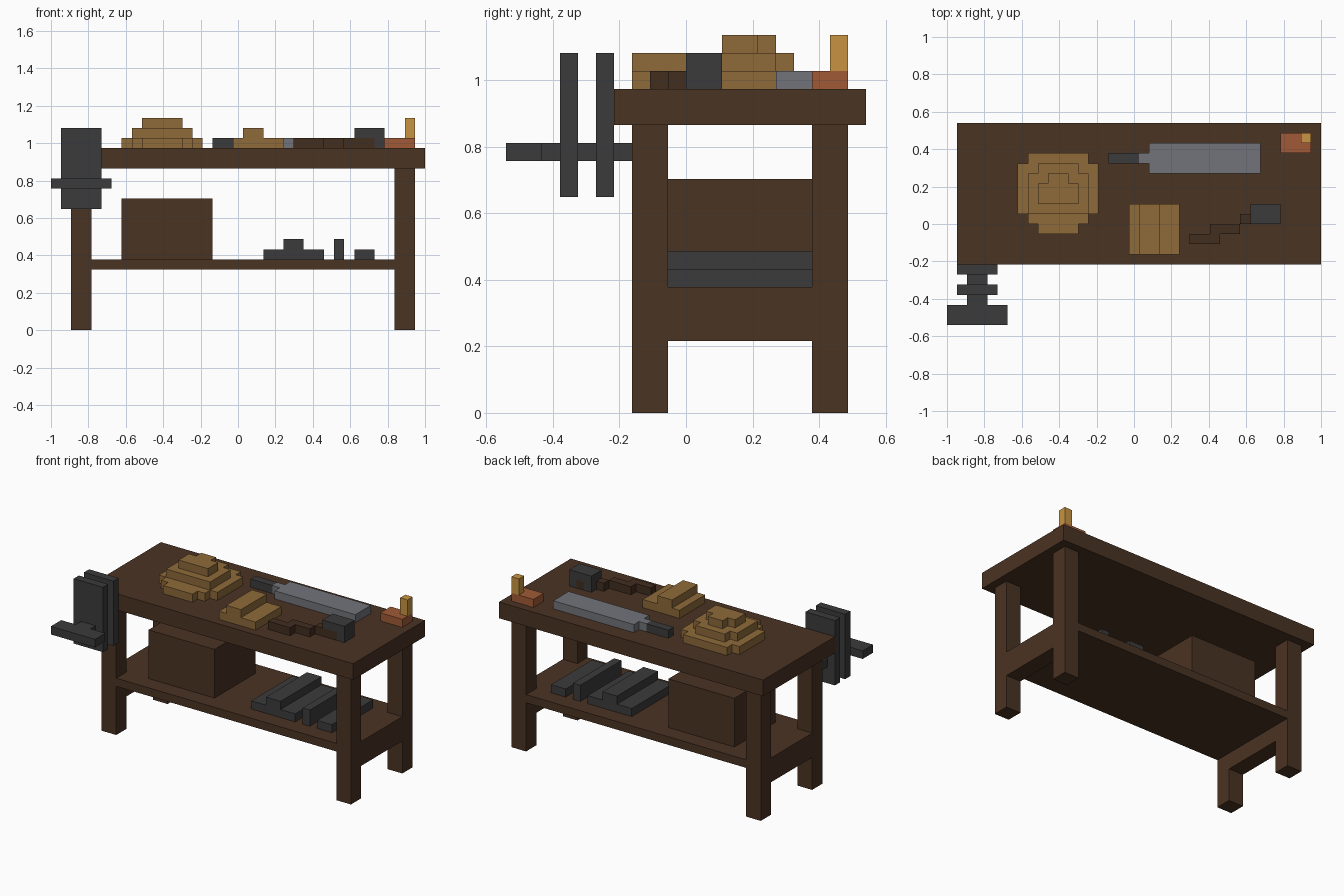
import bpy
import bmesh
from mathutils import Matrix, Vector

cube = bpy.data.objects.get("Cube")
if cube:
    bpy.data.objects.remove(cube, do_unlink=True)

UNIT = 2 / 37                            # edge of one block
ORIGIN = Vector((-18.5, -10, 0))         # corner of the block grid


def material(name, r, g, b):
    def linear(c):
        c /= 255
        return c / 12.92 if c <= 0.04045 else ((c + 0.055) / 1.055) ** 2.4
    colour = (linear(r), linear(g), linear(b), 1)
    mat = bpy.data.materials.new(name)
    mat.use_nodes = True
    mat.diffuse_color = colour
    bsdf = mat.node_tree.nodes["Principled BSDF"]
    bsdf.inputs["Base Color"].default_value = colour
    bsdf.inputs["Roughness"].default_value = 0.9
    return mat


wood = material("dark wood", 74, 51, 35)
handle_wood = material("handle wood", 66, 45, 31)
iron = material("charcoal iron", 59, 59, 59)
steel = material("grey steel", 114, 116, 122)
straw = material("straw", 142, 106, 58)
copper = material("copper", 160, 90, 54)
wax = material("amber wax", 200, 148, 66)


def blocks(name, mat, *spans):
    """One object from boxes given as (x0, x1, y0, y1, z0, z1) in grid units."""
    bm = bmesh.new()
    for x0, x1, y0, y1, z0, z1 in spans:
        centre = Vector((x0 + x1, y0 + y1, z0 + z1)) / 2 + ORIGIN
        size = Vector((x1 - x0, y1 - y0, z1 - z0))
        bmesh.ops.create_cube(bm, size=1, matrix=Matrix.Translation(centre * UNIT)
                              @ Matrix.Diagonal((*(size * UNIT), 1)))
    mesh = bpy.data.meshes.new(name)
    bm.to_mesh(mesh)
    bm.free()
    mesh.materials.append(mat)
    obj = bpy.data.objects.new(name, mesh)
    bpy.context.collection.objects.link(obj)
    return obj


# Table frame
blocks("table_top", wood, (1, 37, 6, 20, 16, 18))
for side, x in (("right", 2), ("left", 34)):
    for end, y in (("front", 7), ("back", 17)):
        blocks(f"{end}_{side}_leg", wood, (x, x + 2, y, y + 2, 0, 16))
    blocks(f"{side}_stretcher", wood, (x, x + 2, 9, 17, 4, 7))
blocks("shelf", wood, (4, 34, 7, 19, 6, 7))

# Things stored on the shelf
blocks("storage_box", wood, (7, 16, 9, 17, 7, 13))
blocks("stacked_bars", iron, (21, 27, 9, 17, 7, 8), (23, 25, 9, 17, 8, 9))
blocks("tall_bar", iron, (28, 29, 9, 17, 7, 9))
blocks("flat_bar", iron, (30, 32, 9, 17, 7, 8))

# Vise at the front right corner
for name, y in (("outer_jaw", 3), ("inner_jaw", 5)):
    blocks("vise_" + name, iron, (1, 5, y, y + 1, 12, 20))
blocks("vise_screw", iron, (2, 4, 2, 3, 14, 15), (2, 4, 4, 5, 14, 15),
       (2, 4, 6, 7, 14, 15))
blocks("vise_handle", iron, (0, 6, 0, 2, 14, 15))

# Stepped round coil
blocks("coil_bottom", straw, (7, 15, 11, 16, 18, 19), (8, 14, 16, 17, 18, 19),
       (8, 14, 10, 11, 18, 19), (9, 13, 9, 10, 18, 19))
blocks("coil_middle", straw, (8, 14, 11, 15, 19, 20), (9, 13, 15, 16, 19, 20))
blocks("coil_top", straw, (9, 13, 12, 14, 20, 21), (10, 12, 14, 15, 20, 21))

# Folded cloth
blocks("folded_cloth", straw, (18, 23, 7, 12, 18, 19), (19, 21, 7, 12, 19, 20))

# Hammer, its handle running slantwise through the head
blocks("hammer_handle", handle_wood, (24, 27, 8, 9, 18, 19), (26, 29, 9, 10, 18, 19),
       (29, 32, 10, 11, 18, 19), (31, 32, 11, 12, 18, 19))
blocks("hammer_head", iron, (30, 33, 10, 12, 19, 20), (32, 33, 10, 12, 18, 19),
       (30, 31, 11, 12, 18, 19))

# Wide blade
blocks("blade_grip", iron, (16, 19, 16, 17, 18, 19))
blocks("blade", steel, (19, 20, 16, 17, 18, 19), (20, 31, 15, 18, 18, 19))

# Candle on its holder
blocks("candle_holder", copper, (33, 36, 17, 19, 18, 19))
blocks("candle", wax, (35, 36, 18, 19, 19, 21))
